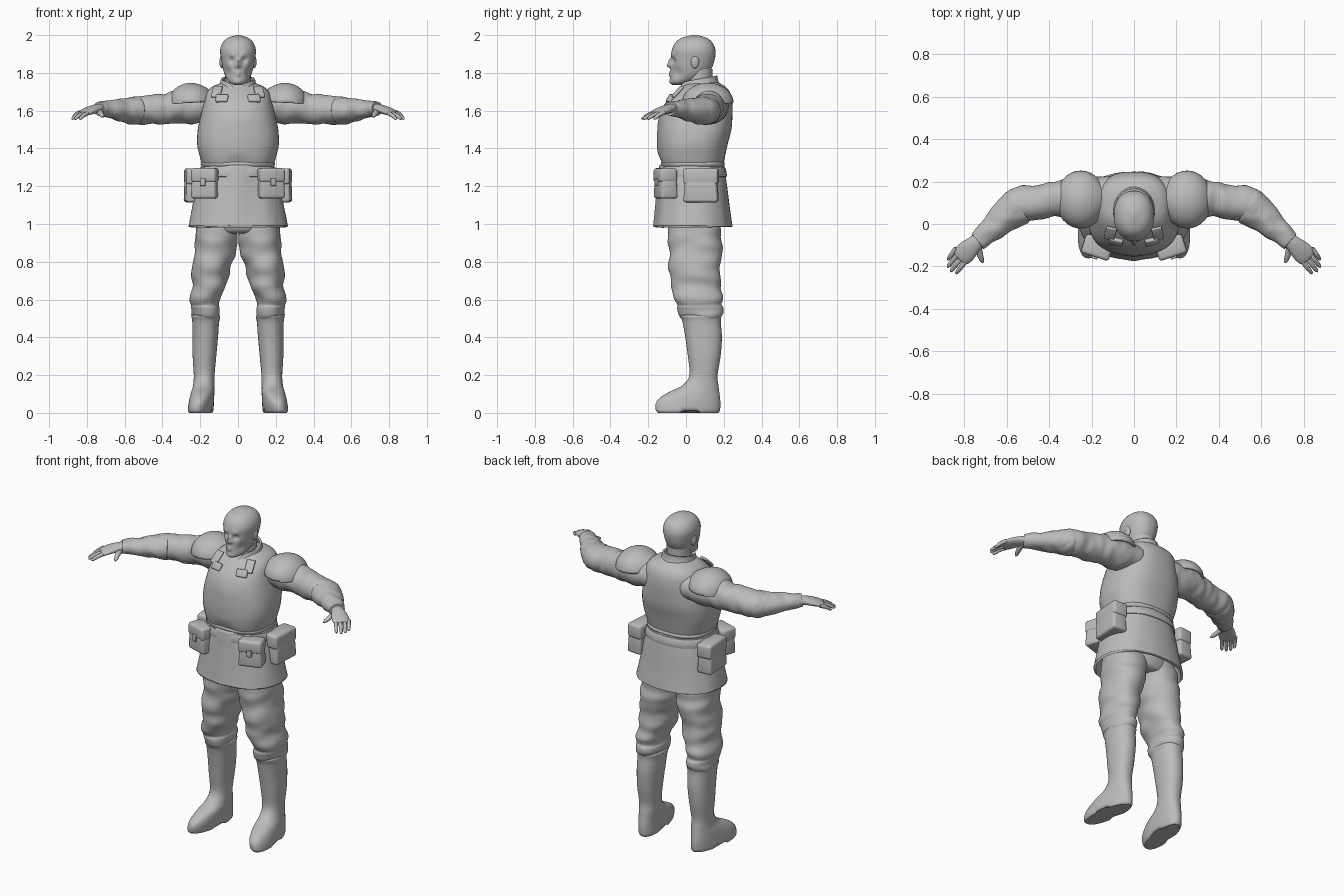
import bpy, bmesh
from math import sin, cos, pi, exp, copysign, radians
from mathutils import Vector, Matrix, noise

if "Cube" in bpy.data.objects:
    bpy.data.objects.remove(bpy.data.objects["Cube"])

grey = bpy.data.materials.new("plain_grey")
grey.use_nodes = True
grey.diffuse_color = (0.5, 0.5, 0.5, 1)
grey.node_tree.nodes["Principled BSDF"].inputs["Base Color"].default_value = (0.5, 0.5, 0.5, 1)


def finish(name, bm, mirror=False, thickness=0, sharp=40):
    """Turn a bmesh into a smooth shaded object with optional modifiers."""
    bmesh.ops.recalc_face_normals(bm, faces=bm.faces)
    mesh = bpy.data.meshes.new(name)
    bm.to_mesh(mesh)
    bm.free()
    mesh.materials.append(grey)
    mesh.shade_smooth()
    mesh.set_sharp_from_angle(angle=radians(sharp))
    obj = bpy.data.objects.new(name, mesh)
    bpy.context.collection.objects.link(obj)
    if thickness:
        solid = obj.modifiers.new("thickness", 'SOLIDIFY')
        solid.thickness = thickness
        solid.offset = 0
    if mirror:
        obj.modifiers.new("other_side", 'MIRROR')
    return obj


def smooth_rows(rows, steps):
    """Catmull-Rom interpolation between stations."""
    rows = [Vector(r) for r in rows]
    result = []
    for i in range(len(rows) - 1):
        a, b, c, d = rows[max(i - 1, 0)], rows[i], rows[i + 1], rows[min(i + 2, len(rows) - 1)]
        for s in range(steps):
            t = s / steps
            result.append(b + (c - a) * (t / 2) + (a * 2 - b * 5 + c * 4 - d) * (t * t / 2)
                          + (b * 3 - a - c * 3 + d) * (t ** 3 / 2))
    return result + [rows[-1]]


def skin(rings, caps=True):
    bm = bmesh.new()
    loops = [[bm.verts.new(p) for p in ring] for ring in rings]
    n = len(loops[0])
    for low, high in zip(loops, loops[1:]):
        for i in range(n):
            j = (i + 1) % n
            bm.faces.new((low[i], low[j], high[j], high[i]))
    if caps:
        bm.faces.new(loops[0])
        bm.faces.new(loops[-1])
    return bm


def rounded(angle, power):
    """Point on a unit superellipse."""
    c, s = cos(angle), sin(angle)
    return copysign(abs(c) ** (2 / power), c), copysign(abs(s) ** (2 / power), s)


def stack(rows, power=2.0, steps=5, n=48, caps=True):
    """Horizontal sections: z, right edge, left edge, front edge, back edge."""
    rings = []
    for z, x0, x1, y0, y1 in smooth_rows(rows, steps):
        unit = [rounded(2 * pi * i / n, power) for i in range(n)]
        rings.append([((x0 + x1 + u * (x1 - x0)) / 2, (y0 + y1 + v * (y1 - y0)) / 2, z)
                      for u, v in unit])
    return skin(rings, caps)


def body(rows, **kw):
    """Sections symmetrical in x: z, half width, front, back."""
    return stack([(z, -w, w, y0, y1) for z, w, y0, y1 in rows], **kw)


def limb(rows, steps=5, n=24):
    """Sections along a path: x, y, z, level radius, upright radius."""
    rows = smooth_rows(rows, steps)
    rings = []
    for i, r in enumerate(rows):
        ahead, behind = rows[min(i + 1, len(rows) - 1)], rows[max(i - 1, 0)]
        along = Vector((ahead - behind)[:3]).normalized()
        side = along.cross(Vector((0, 0, 1))).normalized()
        up = side.cross(along)
        rings.append([Vector(r[:3]) + side * (cos(a) * r[3]) + up * (sin(a) * r[4])
                      for a in (2 * pi * k / n for k in range(n))])
    return skin(rings)


def sculpt(bm, dabs):
    """Soft pushes, the same on both sides: centre, radius, push."""
    for v in bm.verts:
        here = Vector((abs(v.co.x), v.co.y, v.co.z))
        side = copysign(1, v.co.x)
        for centre, radius, push in dabs:
            f = exp(-((here - Vector(centre)).length / radius) ** 2)
            v.co += Vector((push[0] * side, push[1], push[2])) * f
    return bm


def wrinkle(bm, amount, scale):
    """Cloth folds along the normals."""
    bm.normal_update()
    for v in bm.verts:
        p = Vector([a * b for a, b in zip(v.co, scale)])
        v.co += v.normal * noise.noise(p) * amount
    return bm


def box(name, centre, size, turn=0, tilt=0, bevel=0.015, flare=0.0):
    """Bevelled box, its lower end widened by flare; mirrored."""
    bm = bmesh.new()
    bmesh.ops.create_cube(bm, size=1)
    for v in bm.verts:
        grow = 1 + flare * (0.5 - v.co.z)
        v.co = Vector((v.co.x * size[0] * grow, v.co.y * size[1] * grow, v.co.z * size[2]))
    bmesh.ops.bevel(bm, geom=bm.edges[:], offset=bevel, segments=3, profile=0.5, affect='EDGES')
    bm.transform(Matrix.Translation(centre) @ Matrix.Rotation(radians(turn), 4, 'Z')
                 @ Matrix.Rotation(radians(tilt), 4, 'X'))
    return finish(name, bm, mirror=True)


def ellipsoid(centre, radii):
    bm = bmesh.new()
    bmesh.ops.create_uvsphere(bm, u_segments=32, v_segments=20, radius=1)
    bm.transform(Matrix.Translation(centre) @ Matrix.Diagonal((*radii, 1)))
    return bm


# Head with sculpted face, ears and neck
head = body([(1.737, .022, -.07, -.01), (1.75, .046, -.08, .03), (1.78, .066, -.08, .09),
             (1.82, .079, -.078, .132), (1.87, .089, -.077, .152), (1.92, .095, -.075, .156),
             (1.96, .081, -.056, .14), (1.985, .054, -.025, .11), (2.0, .01, .03, .06)],
            power=2.2, steps=7, n=72)
sculpt(head, [((0, -.08, 1.84), .014, (0, -.026, 0)), ((0, -.08, 1.865), .013, (0, -.016, 0)),
              ((.034, -.075, 1.868), .016, (0, .016, 0)), ((.03, -.078, 1.893), .018, (0, -.008, 0)),
              ((0, -.08, 1.802), .014, (0, -.009, 0)), ((0, -.08, 1.787), .011, (0, -.007, 0)),
              ((0, -.08, 1.753), .02, (0, -.008, 0)), ((.06, -.05, 1.8), .028, (-.008, .006, 0))])
finish("head", head, sharp=70)
finish("ears", ellipsoid((.086, .047, 1.858), (.012, .022, .034)), mirror=True)
finish("neck", body([(1.64, .085, -.01, .15), (1.72, .069, -.005, .14), (1.82, .068, 0, .14)]))

# Collar leaning forward with a notch at the throat
collar = body([(1.70, .108, -.045, .18), (1.735, .092, -.035, .165), (1.765, .084, -.025, .16)], caps=False)
for v in collar.verts:
    v.co.z += (v.co.y - .06) * .2
sculpt(collar, [((0, -.03, 1.75), .035, (0, -.008, -.045))])
finish("collar", collar, thickness=.012)

# Breastplate with a soft centre ridge and armhole hollows
plate = body([(1.305, .186, -.128, .195), (1.35, .2, -.14, .205), (1.42, .216, -.147, .22),
              (1.5, .213, -.145, .24), (1.58, .196, -.135, .246), (1.64, .182, -.11, .245),
              (1.69, .17, -.065, .235), (1.725, .14, -.025, .212), (1.75, .08, 0, .17)], power=2.5)
sculpt(plate, [((0, -.14, z), .045, (0, -.007, 0)) for z in (1.38, 1.46, 1.54)]
       + [((0, -.13, 1.3), .07, (0, 0, .022))])
finish("breastplate", plate)
for z, name in ((1.316, "breastplate_hem"),):
    finish(name, body([(z - .012, .19, -.128, .2), (z, .196, -.134, .205), (z + .012, .192, -.13, .2)], power=2.5))
box("strap_buckles", (.085, -.083, 1.665), (.065, .022, .045), turn=12, tilt=-32, bevel=.007)
box("strap_bands", (.112, -.045, 1.7), (.05, .014, .08), turn=14, tilt=-45, bevel=.005)

# Shoulder guards: half shells
guard = ellipsoid((.25, .115, 1.64), (.112, .13, .1))
bmesh.ops.bisect_plane(guard, geom=guard.verts[:] + guard.edges[:] + guard.faces[:],
                       plane_co=(.25, 0, 1.642), plane_no=(-.05, 0, -1), clear_outer=True)
sculpt(guard, [((.15, .115, 1.64), .05, (-.02, 0, .025))])
finish("shoulder_guards", guard, mirror=True, thickness=.014)

# Sleeves
upper = limb([(.1, .13, 1.625, .09, .08), (.25, .125, 1.618, .098, .086), (.35, .12, 1.615, .085, .082),
              (.45, .106, 1.605, .08, .077), (.54, .088, 1.6, .083, .072), (.585, .06, 1.6, .075, .064)], steps=8, n=36)
finish("upper_sleeves", wrinkle(upper, .01, (22, 9, 9)), mirror=True, sharp=60)
fore = limb([(.5, .098, 1.6, .06, .05), (.535, .088, 1.6, .086, .074), (.575, .06, 1.6, .084, .068),
             (.63, .015, 1.603, .07, .057), (.69, -.04, 1.608, .055, .045), (.738, -.082, 1.612, .045, .036)], steps=8, n=36)
finish("forearm_sleeves", wrinkle(fore, .007, (20, 20, 9)), mirror=True, sharp=60)

# Hands: palm, four spread fingers and thumb
finish("palms", limb([(.715, -.062, 1.612, .034, .027), (.75, -.092, 1.61, .038, .024),
                      (.785, -.125, 1.6, .048, .021), (.815, -.155, 1.588, .046, .016),
                      (.824, -.164, 1.584, .03, .01)]), mirror=True)
tips = {"index": (.84, -.235), "middle": (.866, -.226), "ring": (.88, -.205), "little": (.878, -.17)}
for i, (finger, (x, y)) in enumerate(tips.items()):
    root = Vector((.785 + .018 * i, -.165 + .017 * i, 1.59))
    tip = Vector((x, y, 1.556))
    middle = root.lerp(tip, .5) + Vector((0, 0, .005))
    near_tip = root.lerp(tip, .88)
    finish(finger + "_fingers", limb([(*root, .011, .012), (*middle, .011, .011), (*near_tip, .009, .008),
                                      (*tip, .003, .003)], n=12), mirror=True)
finish("thumbs", limb([(.735, -.095, 1.6, .016, .015), (.728, -.135, 1.587, .015, .014),
                       (.718, -.168, 1.573, .011, .01), (.712, -.183, 1.568, .004, .004)], n=12), mirror=True)

# Tunic skirt, overlapping front flap, belt
finish("pelvis", body([(.95, .14, -.06, .15), (1.0, .2, -.1, .18), (1.3, .17, -.1, .18)]))
skirt = body([(1.31, .184, -.125, .195), (1.2, .212, -.138, .212), (1.1, .232, -.148, .224),
              (1.0, .254, -.16, .238), (.985, .258, -.163, .24)], power=2.3, caps=False)
for v in skirt.verts:
    if -.035 < v.co.x < .035 and v.co.y < 0:
        v.co.y -= .006
finish("tunic_skirt", wrinkle(skirt, .006, (12, 12, 3)), thickness=.014)
finish("belt", body([(1.25, .206, -.139, .212), (1.256, .211, -.143, .217), (1.294, .203, -.138, .21),
                     (1.3, .197, -.133, .204)], power=2.3, steps=2))

# Belt pouches with lids
box("front_pouches", (.172, -.108, 1.205), (.128, .086, .14), turn=18, flare=.1)
box("front_pouch_lids", (.172, -.11, 1.258), (.138, .094, .075), turn=18)
box("front_pouch_tabs", (.187, -.158, 1.222), (.03, .012, .04), turn=18, bevel=.004)
box("side_pouches", (.235, .08, 1.19), (.085, .165, .15), flare=.12, turn=-4)
box("side_pouch_lids", (.232, .08, 1.252), (.095, .185, .085), turn=-4)

# Trousers gathered over the boots
legs = stack([(.495, .1, .236, -.01, .178), (.52, .09, .25, -.035, .192), (.555, .09, .247, -.042, .195),
              (.575, .094, .243, -.04, .188), (.61, .082, .25, -.06, .197), (.66, .068, .244, -.074, .182),
              (.74, .045, .24, -.088, .182), (.86, .016, .235, -.092, .188), (.95, 0, .226, -.096, .184),
              (1.08, -.005, .2, -.09, .17)], power=2.2, steps=7)
finish("trouser_legs", wrinkle(legs, .016, (7, 7, 15)), mirror=True, sharp=60)

# Boots, toes turned out, arch lifted ahead of the heel
boots = stack([(.0, .13, .242, -.148, .172), (.015, .123, .25, -.16, .18), (.05, .122, .25, -.16, .182),
               (.08, .122, .248, -.138, .18), (.11, .122, .244, -.09, .176), (.145, .124, .237, -.02, .172),
               (.2, .124, .234, .018, .167), (.3, .115, .24, .01, .183), (.4, .106, .241, -.004, .19),
               (.48, .1, .242, -.018, .184), (.51, .094, .246, -.03, .186), (.52, .1, .24, -.022, .18)], power=2.2)
for v in boots.verts:
    if v.co.z < .2:
        v.co.x += .13 * (.1 - v.co.y) * (1 - v.co.z / .2)
    if v.co.z < .03 and -.02 < v.co.y < .07:
        v.co.z += .012
finish("boots", boots, mirror=True)
